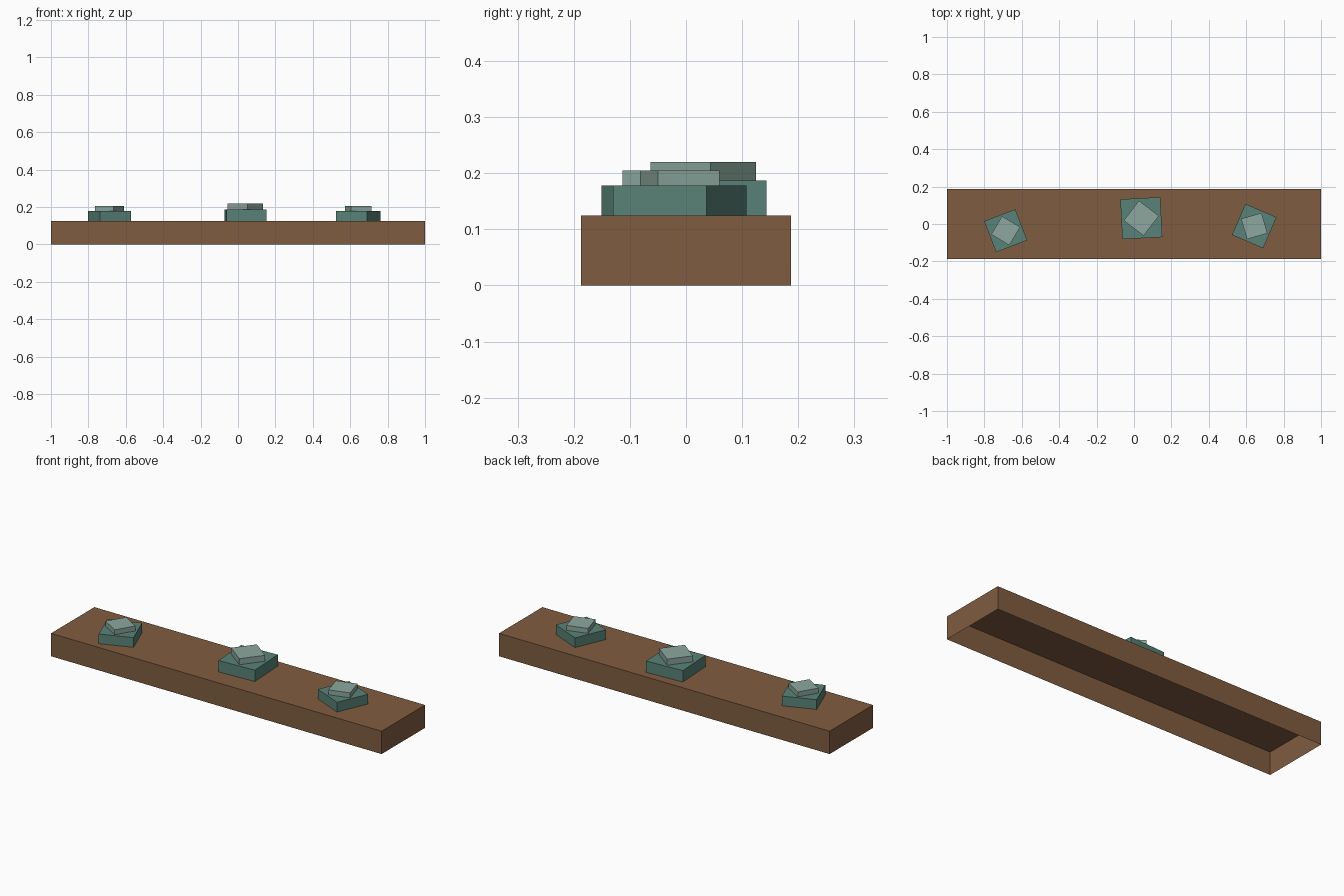
import bpy, bmesh
from math import radians
from mathutils import Matrix, Vector

cube = bpy.data.objects.get("Cube")
if cube:
    bpy.data.objects.remove(cube, do_unlink=True)


def material(name, rgb):
    mat = bpy.data.materials.new(name)
    mat.use_nodes = True
    color = (*rgb, 1.0)
    mat.diffuse_color = color
    mat.node_tree.nodes["Principled BSDF"].inputs["Base Color"].default_value = color
    return mat


def open_box(name, size, center, z0, z1, angle, mat):
    """Box without a bottom face, turned about z."""
    bm = bmesh.new()
    bmesh.ops.create_cube(bm, size=1.0)
    bottom = [f for f in bm.faces if f.normal.z < -0.5]
    bmesh.ops.delete(bm, geom=bottom, context="FACES_ONLY")
    scale = Matrix.Diagonal((size[0], size[1], z1 - z0, 1.0))
    bm.transform(scale)
    mesh = bpy.data.meshes.new(name)
    bm.to_mesh(mesh)
    bm.free()
    mesh.materials.append(mat)
    obj = bpy.data.objects.new(name, mesh)
    obj.location = Vector((center[0], center[1], (z0 + z1) / 2))
    obj.rotation_euler.z = radians(angle)
    bpy.context.collection.objects.link(obj)
    return obj


wood = material("brown_wood", (0.216, 0.107, 0.051))
moss = material("green_moss", (0.098, 0.225, 0.188))
pale = material("pale_moss", (0.262, 0.386, 0.337))

# Plank, open underneath
TOP = 0.125
open_box("plank", (2.0, 0.375), (0, 0), 0, TOP, 0, wood)

# Moss clumps: centre, then side, top height and turn of each layer
clumps = {
    "right": ((-0.686, -0.036), (0.178, 0.178, 21), (0.113, 0.205, -31)),
    "middle": ((0.039, 0.031), (0.214, 0.187, 3), (0.134, 0.22, -37.5)),
    "left": ((0.643, -0.011), (0.181, 0.178, -23.4), (0.114, 0.205, 16.2)),
}
for side, (center, low, high) in clumps.items():
    open_box(side + "_moss_base", (low[0],) * 2, center, TOP, low[1], low[2], moss)
    open_box(side + "_moss_cap", (high[0],) * 2, center, low[1], high[1], high[2], pale)
